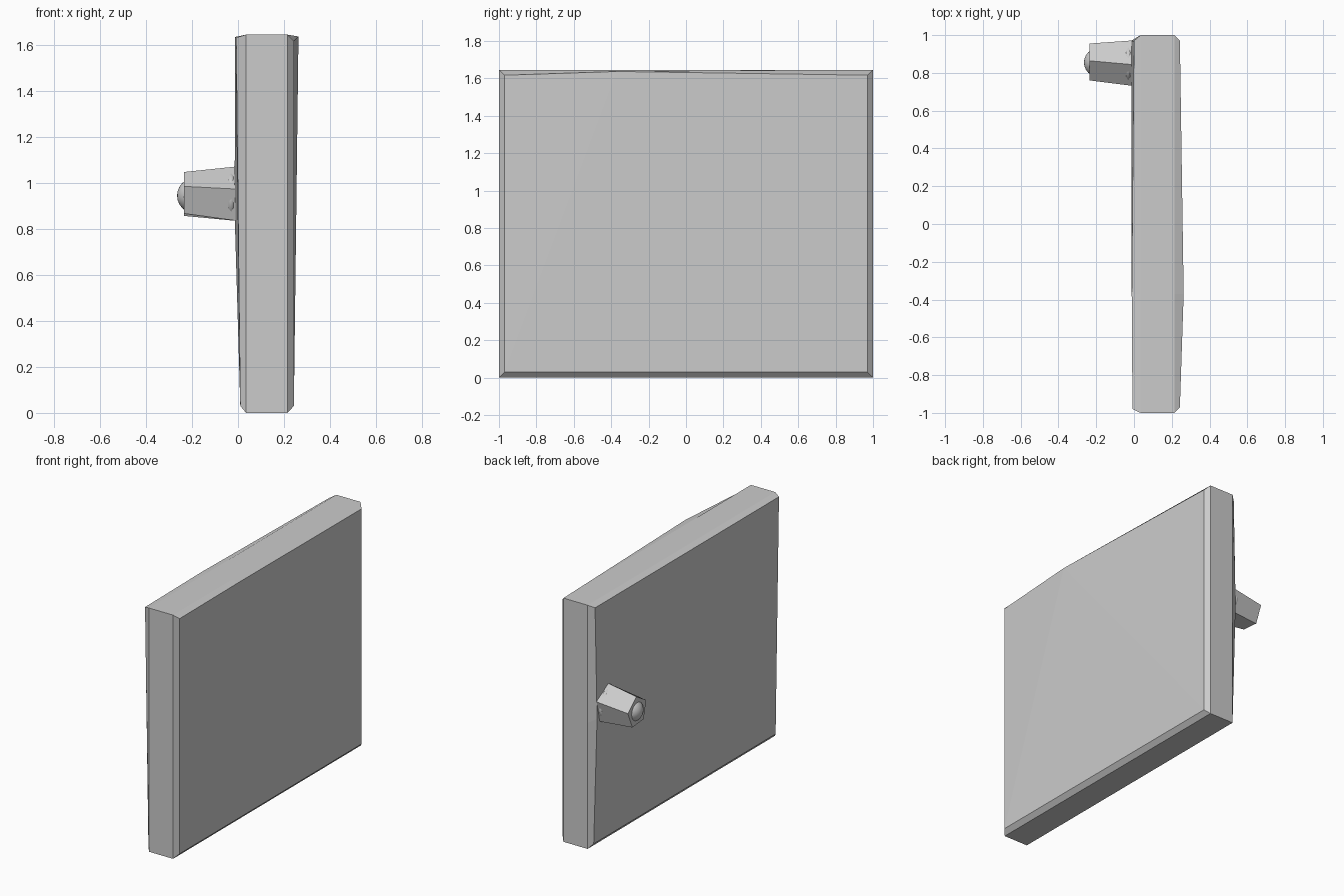
import bpy, bmesh
from math import cos, sin, radians, pi

if "Cube" in bpy.data.objects:
    bpy.data.objects.remove(bpy.data.objects["Cube"])


def finish(name, bm):
    bmesh.ops.recalc_face_normals(bm, faces=bm.faces)
    me = bpy.data.meshes.new(name)
    bm.to_mesh(me)
    bm.free()
    ob = bpy.data.objects.new(name, me)
    bpy.context.collection.objects.link(ob)
    return ob


def loft(name, rings):
    """Skin equal-length rings and close both ends."""
    bm = bmesh.new()
    loops = [[bm.verts.new(p) for p in r] for r in rings]
    for a, b in zip(loops, loops[1:]):
        for i in range(len(a)):
            j = (i + 1) % len(a)
            bm.faces.new((a[i], a[j], b[j], b[i]))
    bmesh.ops.triangulate(bm, faces=[bm.faces.new(loops[0]), bm.faces.new(loops[-1])])
    return finish(name, bm)


def rim(x):
    return [(x, -1, 0), (x, 1, 0), (x, 1, 0.85), (x, 1, 1.645),
            (x, -0.37, 1.645), (x, -1, 1.645)]


# Door slab: straight core, chamfered edges and slightly warped faces
knob_side = [(0.01, -0.97, 0.03), (0.01, 0.97, 0.03), (-0.015, 0.97, 0.88),
             (0.0, 0.97, 1.625), (-0.012, -0.37, 1.635), (-0.008, -0.98, 1.632)]
plain_side = [(0.243, -0.97, 0.03), (0.243, 0.97, 0.03), (0.243, 0.97, 0.85),
              (0.243, 0.97, 1.617), (0.263, -0.37, 1.637), (0.243, -0.97, 1.617)]
loft("door_slab", [knob_side, rim(0.035), rim(0.215), plain_side])

# Knob: tapered five-sided block
CY, CZ = 0.855, 0.945


def pentagon(x, r, turn):
    return [(x, CY + r * cos(radians(turn + 72 * i)), CZ + r * sin(radians(turn + 72 * i)))
            for i in range(5)]


loft("knob_block", [pentagon(0.02, 0.13, 24), pentagon(-0.235, 0.103, 13)])


# Rounded cap at the knob tip and the round collar at its base
def ball(name, x, r, sx):
    bpy.ops.mesh.primitive_uv_sphere_add(segments=24, ring_count=12, radius=r,
                                         location=(x, CY, CZ), rotation=(0, pi / 2, 0))
    ob = bpy.context.object
    ob.name = name
    ob.scale = (1, 1, sx)
    bpy.ops.object.shade_smooth()


ball("knob_cap", -0.188, 0.077, 1)
ball("knob_collar", -0.03, 0.108, 0.35)
